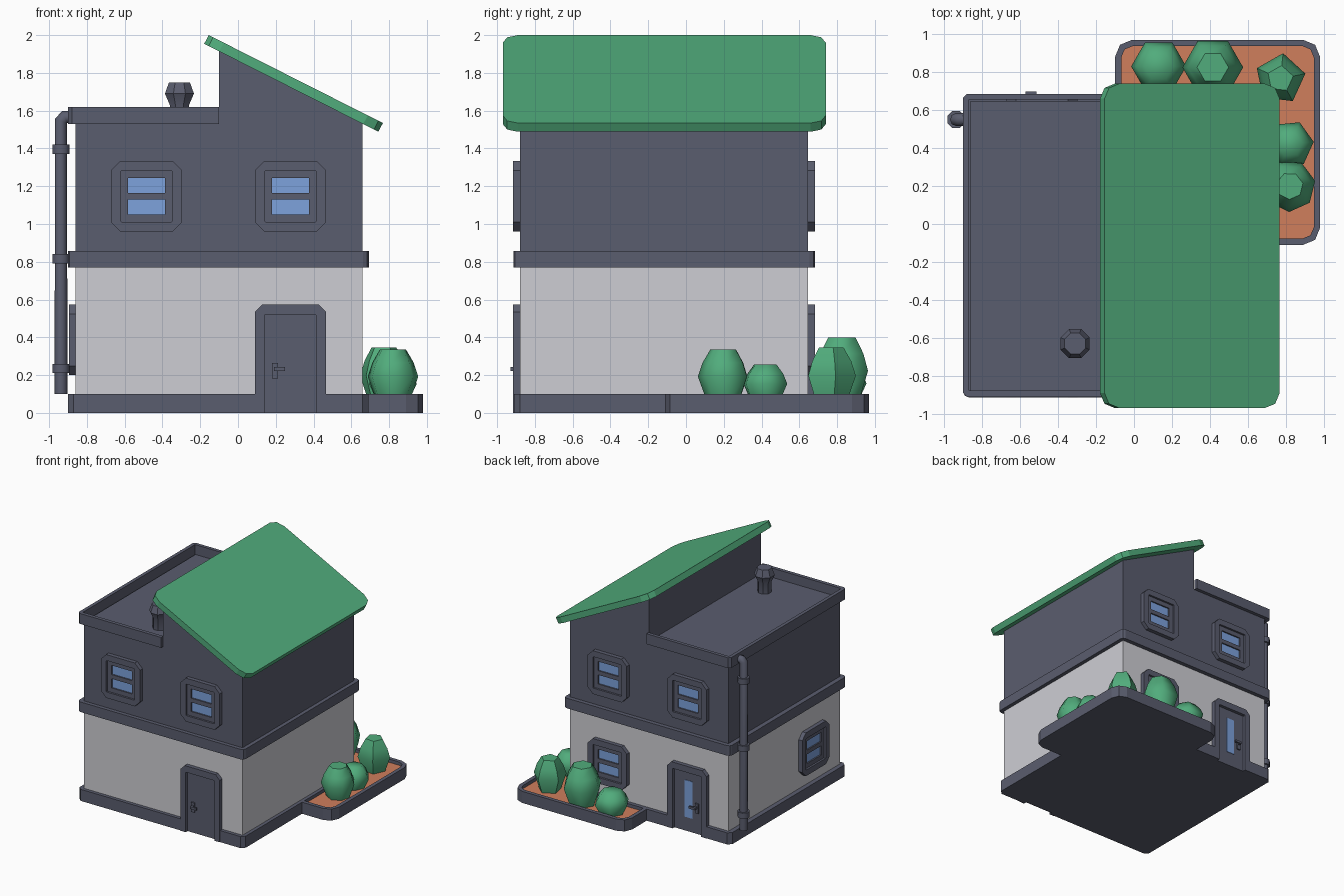
import bpy, bmesh, math
from mathutils import Matrix, Vector

if "Cube" in bpy.data.objects:
    bpy.data.objects.remove(bpy.data.objects["Cube"])


def material(name, *rgb):
    m = bpy.data.materials.new(name)
    lin = [((c / 255 + 0.055) / 1.055) ** 2.4 for c in rgb]
    m.diffuse_color = (*lin, 1)
    m.use_nodes = True
    m.node_tree.nodes["Principled BSDF"].inputs["Base Color"].default_value = m.diffuse_color
    return m


SLATE = material("slate", 90, 93, 110)
WALL = material("light_wall", 206, 206, 212)
GREEN = material("green", 81, 172, 124)
GLASS = material("blue_glass", 125, 162, 220)
SOIL = material("terracotta_soil", 208, 126, 92)


def loft(name, loops, mat, closed=True, matrix=None, smooth=None):
    """Skin matching loops of points and cap both ends."""
    bm = bmesh.new()
    rows = [[bm.verts.new(p) for p in loop] for loop in loops]
    n = len(rows[0])
    for a, b in zip(rows, rows[1:]):
        for i in range(n if closed else n - 1):
            j = (i + 1) % n
            bm.faces.new((a[i], a[j], b[j], b[i]))
    bm.faces.new(rows[0][::-1])
    bm.faces.new(rows[-1])
    bmesh.ops.recalc_face_normals(bm, faces=bm.faces)
    if matrix:
        bm.transform(matrix)
    me = bpy.data.meshes.new(name)
    bm.to_mesh(me)
    bm.free()
    me.materials.append(mat)
    ob = bpy.data.objects.new(name, me)
    bpy.context.collection.objects.link(ob)
    if smooth:
        select(ob)
        bpy.ops.object.shade_smooth_by_angle(angle=math.radians(smooth))
    return ob


def select(ob):
    bpy.ops.object.select_all(action='DESELECT')
    ob.select_set(True)
    bpy.context.view_layer.objects.active = ob


def flat(pts, z):
    return [(x, y, z) for x, y in pts]


def upright(pts, y):
    return [(x, y, z) for x, z in pts]


def prism(name, pts, z0, z1, mat):
    return loft(name, [flat(pts, z0), flat(pts, z1)], mat)


def box(name, x, y, z, mat, matrix=None):
    pts = [(x[0], y[0]), (x[1], y[0]), (x[1], y[1]), (x[0], y[1])]
    return loft(name, [flat(pts, z[0]), flat(pts, z[1])], mat, matrix=matrix)


def rrect(x0, x1, y0, y1, r, seg=1):
    """Rectangle with cut (seg 1) or rounded corners."""
    pts = []
    for k, (cx, cy) in enumerate([(x1 - r, y1 - r), (x0 + r, y1 - r),
                                  (x0 + r, y0 + r), (x1 - r, y0 + r)]):
        for i in range(seg + 1):
            a = math.pi / 2 * (k + i / seg)
            pts.append((cx + r * math.cos(a), cy + r * math.sin(a)))
    return pts


def lathe(name, x, y, rings, sides, mat, turn=0.0, smooth=50):
    loops = [[(x + r * math.cos(turn + 2 * math.pi * i / sides),
               y + r * math.sin(turn + 2 * math.pi * i / sides), z)
              for i in range(sides)] for z, r in rings]
    return loft(name, loops, mat, smooth=smooth)


# Base plinth with a notch under each door
F, B = 0.2775, -0.485
prism("base_plinth", [
    (-0.87, -0.91), (F - 0.138, -0.91), (F - 0.138, -0.885), (F + 0.138, -0.885),
    (F + 0.138, -0.91), (0.66, -0.91), (0.69, -0.88), (0.69, 0.65), (0.66, 0.68),
    (B + 0.138, 0.68), (B + 0.138, 0.652), (B - 0.138, 0.652), (B - 0.138, 0.68),
    (-0.87, 0.68), (-0.90, 0.65), (-0.90, -0.88)], 0, 0.1, SLATE)

# Walls
box("ground_floor", (-0.86, 0.66), (-0.88, 0.647), (0.05, 0.8), WALL)
prism("middle_band", rrect(-0.90, 0.693, -0.913, 0.683, 0.03, 2), 0.77, 0.857, SLATE)
side = [(-0.86, 0.8), (0.66, 0.8), (0.66, 1.545), (-0.10, 1.925), (-0.10, 1.54), (-0.86, 1.54)]
loft("upper_floor", [upright(side, -0.88), upright(side, 0.647)], SLATE)

# U-shaped parapet of the flat roof
prism("roof_parapet", [
    (-0.10, -0.91), (-0.88, -0.91), (-0.90, -0.89), (-0.90, 0.665), (-0.88, 0.685),
    (-0.10, 0.685), (-0.10, 0.655), (-0.87, 0.655), (-0.87, -0.878), (-0.10, -0.878)],
    1.53, 1.62, SLATE)

# Sloping green roof
plan = rrect(-0.155, 0.767, -0.97, 0.74, 0.08, 2)
top = [(x, y, 2.0 - 0.505 * (x + 0.155)) for x, y in plan]
loft("sloping_roof", [[(x - 0.024, y, z - 0.046) for x, y, z in top], top], GREEN)

# Vent on the flat roof
lathe("roof_vent", -0.31, -0.63, [(1.52, 0.055), (1.63, 0.055), (1.69, 0.083), (1.75, 0.06)],
      8, SLATE, math.pi / 8, 30)

# Drain pipe with collars
cu = bpy.data.curves.new("drain_pipe", 'CURVE')
cu.dimensions = '3D'
cu.bevel_depth, cu.bevel_resolution, cu.use_fill_caps = 0.034, 2, True
sp = cu.splines.new('POLY')
path = [(-0.937, 0.1), (-0.937, 1.545), (-0.918, 1.566), (-0.87, 1.566)]
sp.points.add(len(path) - 1)
for p, (x, z) in zip(sp.points, path):
    p.co = (x, 0.55, z, 1)
cu.materials.append(SLATE)
pipe = bpy.data.objects.new("drain_pipe", cu)
bpy.context.collection.objects.link(pipe)
select(pipe)
bpy.ops.object.convert(target='MESH')
bpy.ops.object.shade_smooth_by_angle(angle=math.radians(50))
for i, z in enumerate((0.235, 0.815, 1.395)):
    lathe(f"pipe_collar_{i}", -0.937, 0.55, [(z - 0.025, 0.049), (z + 0.025, 0.049)],
          8, SLATE, math.pi / 8)


def place(x, y, z, turn):
    return Matrix.Translation((x, y, z)) @ Matrix.Rotation(turn, 4, 'Z')


# Windows: cut-corner frame, recessed bars, two panes (local -y points outwards)
def window(name, x, y, z, turn):
    m = place(x, y, z, turn)
    o = rrect(-0.1875, 0.1875, -0.1875, 0.1875, 0.05)
    i = rrect(-0.136, 0.136, -0.136, 0.136, 0.004)
    loft(name + "_frame", [upright(o, 0.01), upright(o, -0.035), upright(i, -0.035),
                           upright(i, -0.003)], SLATE, matrix=m)
    for s in (-1, 1):
        a, b = sorted((s * 0.0975, s * 0.136))
        box(name + "_stile", (a, b), (-0.018, 0), (-0.136, 0.136), SLATE, m)
        box(name + "_rail", (-0.0975, 0.0975), (-0.018, 0), (a, b), SLATE, m)
        a, b = sorted((s * 0.018, s * 0.0975))
        box(name + "_pane", (-0.0975, 0.0975), (-0.006, 0), (a, b), GLASS, m)
    box(name + "_crossbar", (-0.0975, 0.0975), (-0.018, 0), (-0.018, 0.018), SLATE, m)


for i, x in enumerate((B, F)):
    window(f"front_window_{i}", x, -0.88, 1.147, 0)
    window(f"back_window_{i}", x, 0.647, 1.147, math.pi)
window("lower_back_window", F, 0.647, 0.387, math.pi)
window("lower_side_window", -0.86, -0.5, 0.387, -math.pi / 2)


# Doors: frame open at the floor, recessed leaf, handle
def door(name, x, y, turn, s, glazed):
    m = place(x, y, 0, turn)

    def arch(w, h, c):
        return [(-w, 0), (-w, h - c), (-w + c, h), (w - c, h), (w, h - c), (w, 0)]
    o, i = arch(0.1875, 0.575, 0.04), arch(0.1375, 0.52, 0.004)
    loft(name + "_frame", [upright(o, 0.01), upright(o, -0.035), upright(i, -0.035),
                           upright(i, -0.008)], SLATE, closed=False, matrix=m)
    a, b = sorted((s * 0.098, s * 0.066))
    box(name + "_handle_plate", (a, b), (-0.02, 0), (0.182, 0.265), SLATE, m)
    a, b = sorted((s * 0.0875, s * 0.0275))
    box(name + "_handle_lever", (a, b), (-0.05, -0.035), (0.222, 0.242), SLATE, m)
    a, b = sorted((s * 0.0875, s * 0.07))
    box(name + "_handle_stem", (a, b), (-0.045, 0), (0.222, 0.242), SLATE, m)
    if glazed:
        box(name + "_glass", (-0.038, 0.038), (-0.012, -0.004), (0.12, 0.44), GLASS, m)


door("front_door", F, -0.88, 0, -1, False)
door("back_door", B, 0.647, math.pi, 1, True)

# Planter wrapped around the back right corner
outer = rrect(-0.10, 0.98, -0.11, 0.97, 0.09, 2)
inner = rrect(-0.067, 0.947, -0.077, 0.937, 0.06, 2)
loft("planter", [flat(outer, 0), flat(outer, 0.1), flat(inner, 0.1), flat(inner, 0.06)], SLATE)
prism("planter_soil", inner, 0.05, 0.072, SOIL)

# Bushes: x, y, radius, top height, sides, turn
for i, (x, y, r, h, n, t) in enumerate([
        (0.13, 0.83, 0.145, 0.26, 6, 0.0), (0.415, 0.825, 0.16, 0.40, 6, 0.0),
        (0.77, 0.765, 0.135, 0.345, 5, 0.2), (0.82, 0.42, 0.127, 0.255, 6, 0.1),
        (0.82, 0.2, 0.137, 0.335, 7, 0.2)]):
    d = h - 0.06
    lathe(f"bush_{i}", x, y, [(0.06, r * 0.65), (0.06 + d * 0.48, r),
                              (0.06 + d * 0.75, r * 0.82), (h, r * 0.52)], n, GREEN, t, 60)
